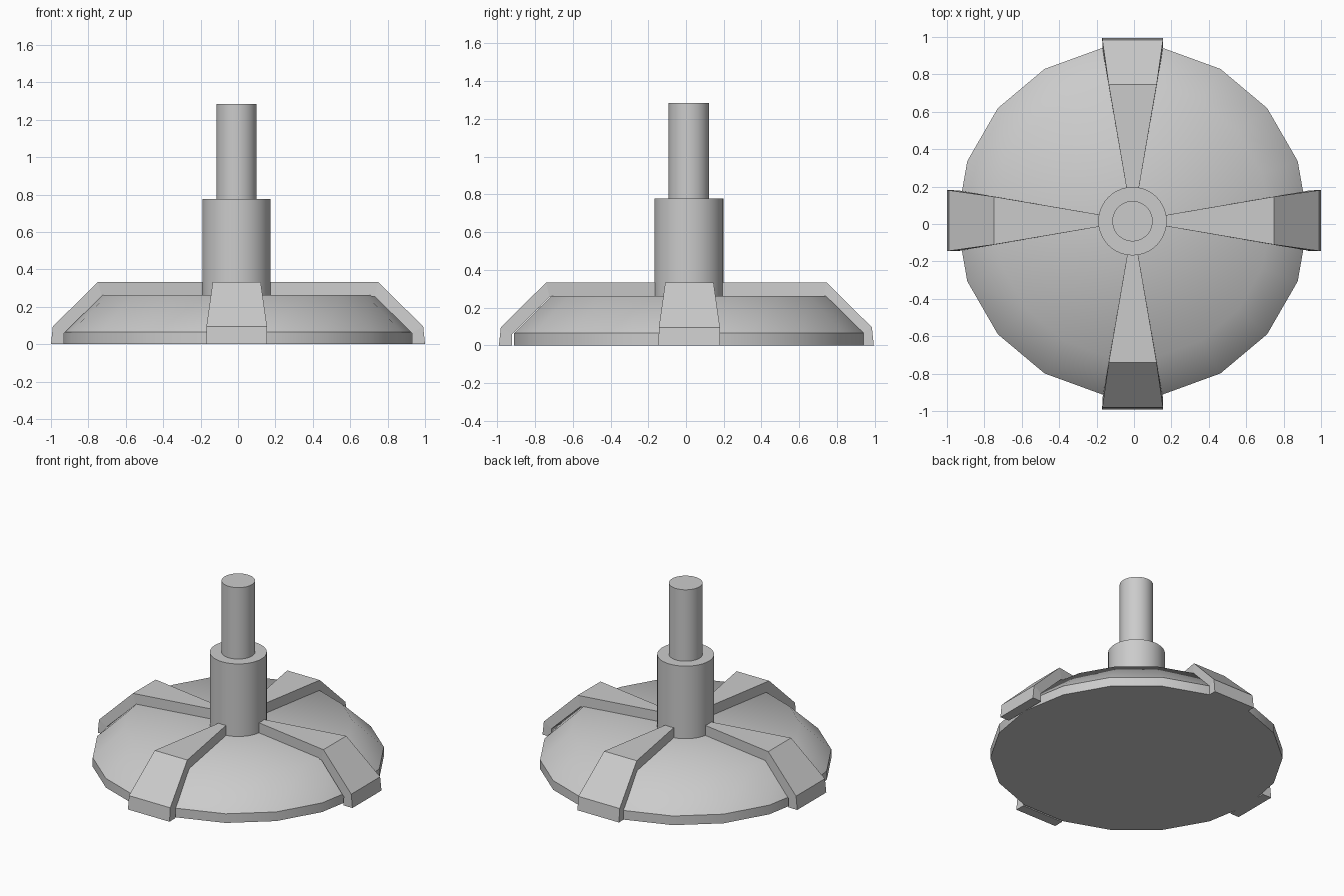
import bpy
import bmesh
from math import cos, sin, pi, radians

if "Cube" in bpy.data.objects:
    bpy.data.objects.remove(bpy.data.objects["Cube"])

CX, CY = -0.008, 0.015  # axis of the turned parts


def finish(bm, name, smooth_angle=None):
    bmesh.ops.recalc_face_normals(bm, faces=bm.faces[:])
    mesh = bpy.data.meshes.new(name)
    bm.to_mesh(mesh)
    bm.free()
    if smooth_angle:
        mesh.shade_smooth()
        mesh.set_sharp_from_angle(angle=radians(smooth_angle))
    obj = bpy.data.objects.new(name, mesh)
    bpy.context.collection.objects.link(obj)
    return obj


def turned(name, profile, sides, smooth_angle):
    """Solid of stacked rings from (radius, height) pairs."""
    bm = bmesh.new()
    rings = [[bm.verts.new((CX + r * cos(2 * pi * i / sides),
                            CY + r * sin(2 * pi * i / sides), z))
              for i in range(sides)] for r, z in profile]
    for low, high in zip(rings, rings[1:]):
        for i in range(sides):
            j = (i + 1) % sides
            bm.faces.new((low[i], low[j], high[j], high[i]))
    bm.faces.new(rings[0][::-1])
    bm.faces.new(rings[-1])
    return finish(bm, name, smooth_angle)


def rib(name, turn, length, centre):
    """Tapered strap that runs outward over the base and down its rim."""
    # (radius, height, half width), outer line then inner line
    outer = [(0.12, 0.333, 0.021), (0.748, 0.333, 0.128),
             (0.99, 0.095, 0.162), (1.0, 0, 0.163)]
    inner = [(0.12, 0.255, 0.021), (0.73, 0.255, 0.126),
             (0.93, 0.06, 0.160), (0.93, 0, 0.162)]
    bm = bmesh.new()

    def pair(p):
        r, z, w = p
        return [bm.verts.new((r * length, s * w, z)) for s in (-1, 1)]

    top, under = [pair(p) for p in outer], [pair(p) for p in inner]
    for k in range(3):
        (a, b), (c, d) = top[k], top[k + 1]
        (e, f), (g, h) = under[k], under[k + 1]
        for quad in ((a, c, d, b), (e, f, h, g), (a, e, g, c), (b, d, h, f)):
            bm.faces.new(quad)
    for k in (0, 3):
        bm.faces.new((*top[k], *reversed(under[k])))
    obj = finish(bm, name)
    obj.rotation_euler.z = turn
    obj.location = centre
    return obj


# Low-poly bevelled base disc
turned("base_disc", [(0.94, 0), (0.94, 0.065), (0.737, 0.262)], 18, 45)

# Stepped post
turned("hub", [(0.183, 0.25), (0.183, 0.777)], 40, 30)
turned("shaft", [(0.108, 0.76), (0.108, 1.284)], 40, 30)

# Four ribs
for i, side in enumerate(("right", "back", "left", "front")):
    along_x = i % 2 == 0
    rib("rib_" + side, i * pi / 2, 1.0 if along_x else 0.993,
        (0, 0.018, 0) if along_x else (-0.007, 0.002, 0))
